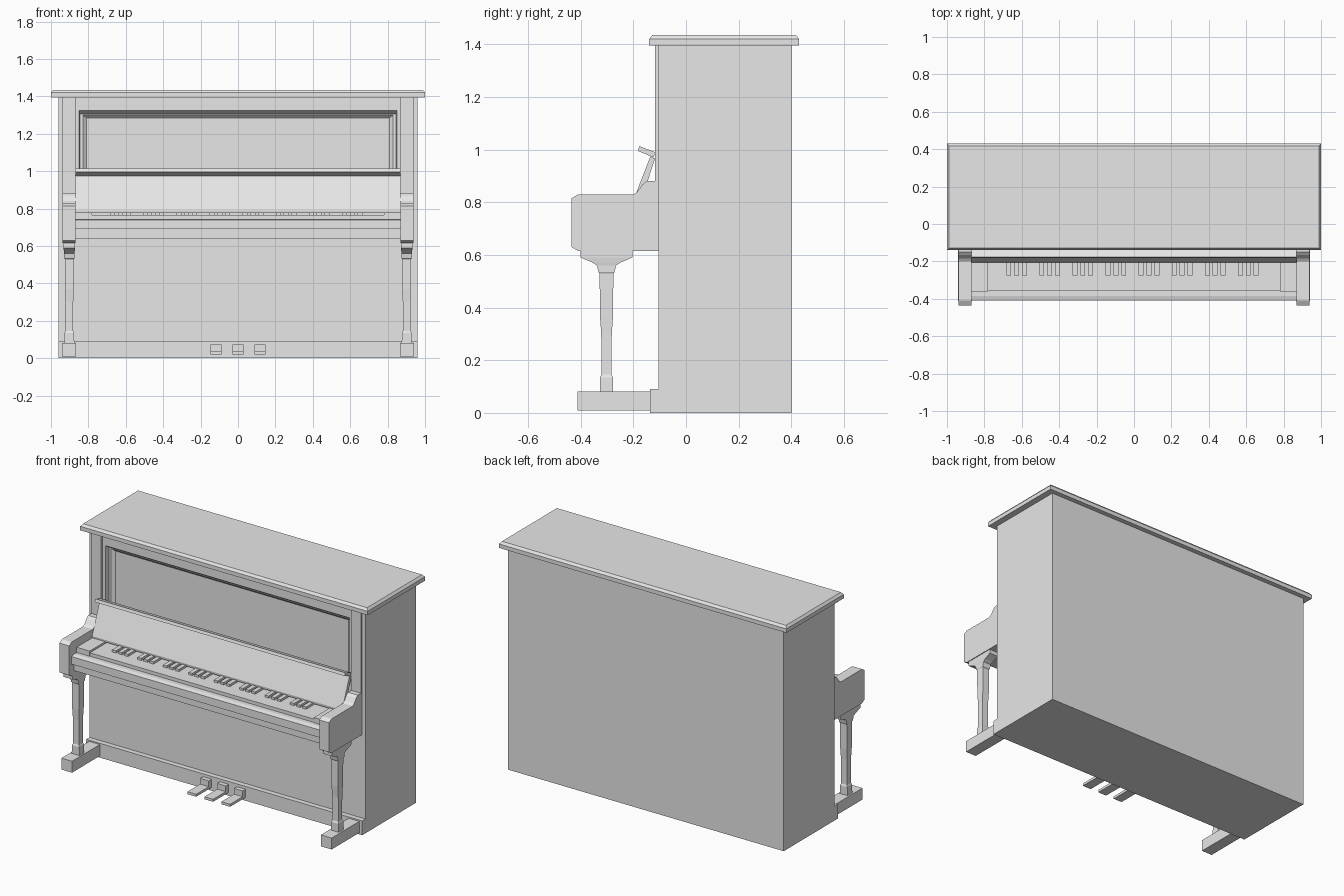
import bpy, bmesh

cube = bpy.data.objects.get("Cube")
if cube:
    bpy.data.objects.remove(cube, do_unlink=True)

grey = bpy.data.materials.new("light grey")
grey.use_nodes = True
GREY = (0.8, 0.8, 0.8, 1)
grey.diffuse_color = GREY
grey.node_tree.nodes["Principled BSDF"].inputs["Base Color"].default_value = GREY


def finish(name, bm):
    """Turn a bmesh into a named, coloured object."""
    bmesh.ops.recalc_face_normals(bm, faces=bm.faces)
    mesh = bpy.data.meshes.new(name)
    bm.to_mesh(mesh)
    bm.free()
    mesh.materials.append(grey)
    obj = bpy.data.objects.new(name, mesh)
    bpy.context.collection.objects.link(obj)
    return obj


def loft(name, rings):
    """Skin a list of rings of equal size and cap both ends."""
    bm = bmesh.new()
    loops = [[bm.verts.new(p) for p in ring] for ring in rings]
    for a, b in zip(loops, loops[1:]):
        for i in range(len(a)):
            j = (i + 1) % len(a)
            bm.faces.new((a[i], a[j], b[j], b[i]))
    bm.faces.new(loops[0])
    bm.faces.new(loops[-1])
    return finish(name, bm)


def flat_rect(x0, x1, y0, y1, z):
    return [(x0, y0, z), (x1, y0, z), (x1, y1, z), (x0, y1, z)]


def front_rect(half, z0, z1, y):
    return [(-half, y, z0), (half, y, z0), (half, y, z1), (-half, y, z1)]


def box(name, x0, x1, y0, y1, z0, z1):
    return loft(name, [flat_rect(x0, x1, y0, y1, z) for z in (z0, z1)])


def extrude(name, profile, x0, x1):
    """Extrude a (y, z) profile along x."""
    return loft(name, [[(x, y, z) for y, z in profile] for x in (x0, x1)])


# Case, with the moulded music panel sunk into its front
loft("case", [
    front_rect(0.96, 0, 1.395, 0.4),
    front_rect(0.96, 0, 1.395, -0.105),
    front_rect(0.85, 0.90, 1.325, -0.105),
    front_rect(0.845, 0.905, 1.305, -0.075),
    front_rect(0.83, 0.92, 1.30, -0.075),
    front_rect(0.81, 0.94, 1.285, -0.06),
])
box("plinth", -0.96, 0.96, -0.137, -0.1, 0, 0.09)

# Lid with a chamfered upper edge
loft("lid", [
    flat_rect(-1, 1, -0.14, 0.43, 1.395),
    flat_rect(-1, 1, -0.14, 0.43, 1.42),
    flat_rect(-0.988, 0.988, -0.128, 0.418, 1.435),
])

# Key bed, keys and fallboard
extrude("key_bed", [(-0.1, 0.64), (-0.385, 0.64), (-0.385, 0.69), (-0.41, 0.69),
                    (-0.41, 0.738), (-0.385, 0.745), (-0.1, 0.745)], -0.87, 0.87)
box("white_keys", -0.78, 0.78, -0.357, -0.18, 0.74, 0.766)
for group in range(8):
    for k in (-1, 0, 1):
        x = -0.628 + group * 0.177 + k * 0.042
        box(f"black_key_{group * 3 + k + 2}", x - 0.013, x + 0.013,
            -0.275, -0.18, 0.76, 0.78)
extrude("fallboard", [(-0.207, 0.79), (-0.205, 0.775), (-0.18, 0.775),
                      (-0.118, 0.965), (-0.135, 0.975)], -0.87, 0.87)
extrude("fallboard_lip", [(-0.183, 0.995), (-0.177, 1.013),
                          (-0.116, 0.99), (-0.123, 0.97)], -0.87, 0.87)

# Pedals
for i, x in enumerate((-0.118, 0, 0.118)):
    box(f"pedal_{i + 1}", x - 0.03, x + 0.03, -0.29, -0.13, 0.02, 0.036)
    box(f"pedal_block_{i + 1}", x - 0.03, x + 0.03, -0.165, -0.13, 0.036, 0.072)

# Parts on both sides: posts, arms, key blocks, legs and feet
ARM = [(-0.1, 0.615), (-0.41, 0.615), (-0.435, 0.63), (-0.435, 0.815), (-0.41, 0.83),
       (-0.2, 0.83), (-0.185, 0.84), (-0.165, 0.868), (-0.15, 0.88), (-0.1, 0.88)]
# height, half width in x, half depth in y
LEG = [(0.08, 0.027, 0.024), (0.135, 0.025, 0.024), (0.145, 0.021, 0.019),
       (0.3, 0.021, 0.02), (0.37, 0.023, 0.025), (0.53, 0.024, 0.026),
       (0.535, 0.027, 0.031), (0.56, 0.027, 0.036), (0.572, 0.029, 0.055),
       (0.59, 0.031, 0.098), (0.62, 0.031, 0.098)]
LEG_X, LEG_Y = 0.902, -0.302
for side, s in (("left", 1), ("right", -1)):
    box(f"{side}_post", s * 0.87, s * 0.938, -0.118, -0.1, 0.8, 1.395)
    extrude(f"{side}_arm", ARM, s * 0.87, s * 0.938)
    box(f"{side}_key_block", s * 0.78, s * 0.87, -0.36, -0.18, 0.74, 0.778)
    loft(f"{side}_leg", [flat_rect(s * LEG_X - w, s * LEG_X + w, LEG_Y - d, LEG_Y + d, z)
                         for z, w, d in LEG])
    box(f"{side}_foot", s * 0.866, s * 0.94, -0.412, -0.13, 0.01, 0.082)
